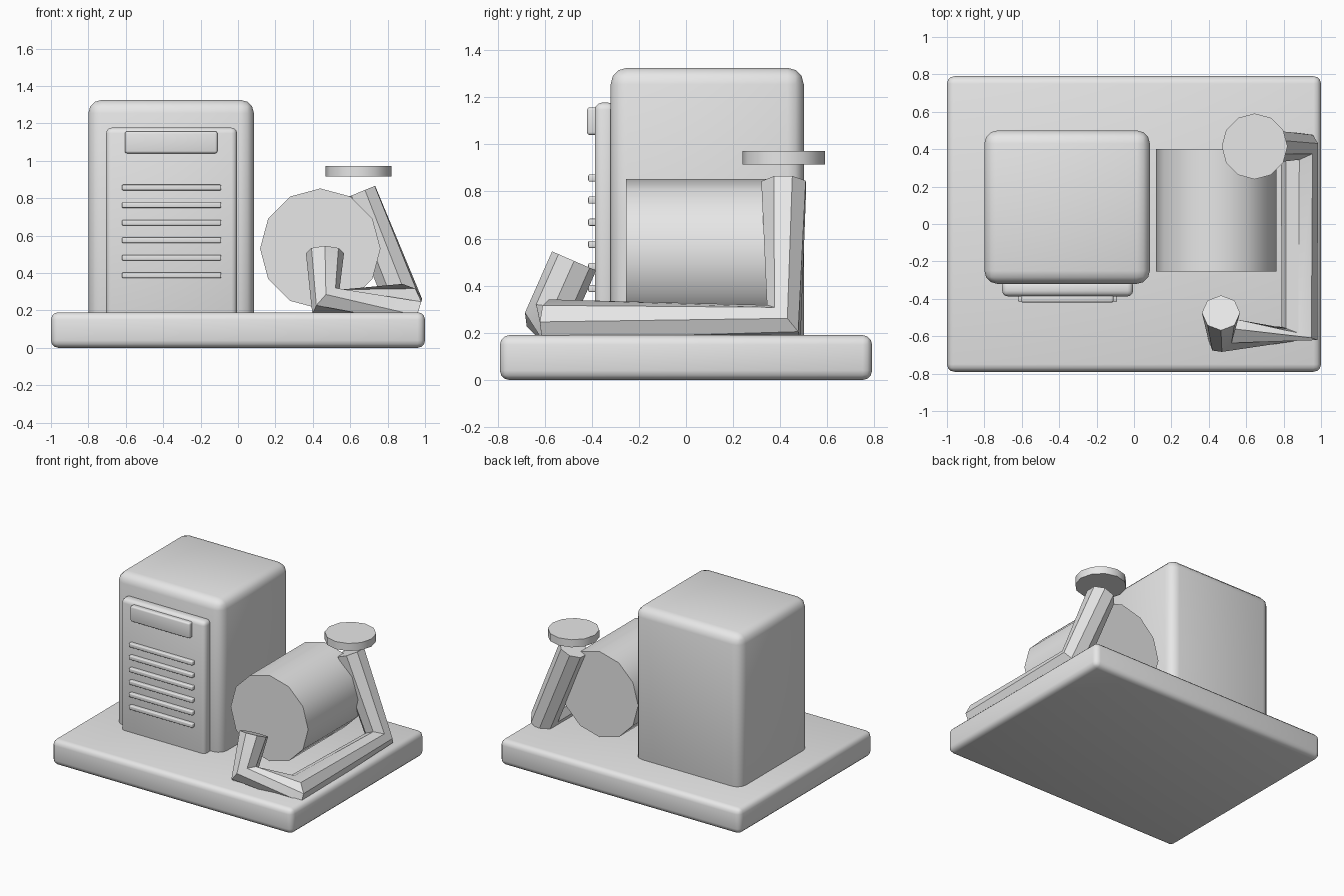
import bpy, bmesh, math
from mathutils import Vector

if "Cube" in bpy.data.objects:
    bpy.data.objects.remove(bpy.data.objects["Cube"])

grey = bpy.data.materials.new("plain_grey")
grey.diffuse_color = (0.8, 0.8, 0.8, 1)
grey.use_nodes = True
grey.node_tree.nodes["Principled BSDF"].inputs["Base Color"].default_value = grey.diffuse_color


def finish(name, bm, bevel=0):
    bmesh.ops.recalc_face_normals(bm, faces=bm.faces)
    mesh = bpy.data.meshes.new(name)
    bm.to_mesh(mesh)
    bm.free()
    mesh.materials.append(grey)
    ob = bpy.data.objects.new(name, mesh)
    bpy.context.collection.objects.link(ob)
    bpy.ops.object.select_all(action='DESELECT')
    bpy.context.view_layer.objects.active = ob
    ob.select_set(True)
    if bevel:
        mod = ob.modifiers.new("rounded_edges", 'BEVEL')
        mod.width, mod.segments = bevel, 3
        bpy.ops.object.modifier_apply(modifier=mod.name)
    bpy.ops.object.shade_smooth_by_angle(angle=math.radians(35))
    return ob


def box(name, x, y, z, bevel):
    bm = bmesh.new()
    bmesh.ops.create_cube(bm, size=1)
    for v in bm.verts:
        v.co = [a + (b - a) * (c + 0.5) for (a, b), c in zip((x, y, z), v.co)]
    return finish(name, bm, bevel)


def tube(name, rings, radius, sides):
    """Loft round sections, each given as (centre, normal)."""
    bm = bmesh.new()
    u, loops = Vector((1, 0, 0)), []
    for centre, normal in rings:
        n = Vector(normal).normalized()
        u = (u - n * u.dot(n)).normalized()
        w = n.cross(u)
        angles = [2 * math.pi * k / sides for k in range(sides)]
        loops.append([bm.verts.new(Vector(centre) + radius * (u * math.cos(a) + w * math.sin(a)))
                      for a in angles])
    for a, b in zip(loops, loops[1:]):
        for k in range(sides):
            j = (k + 1) % sides
            bm.faces.new((a[k], a[j], b[j], b[k]))
    bm.faces.new(loops[0])
    bm.faces.new(loops[-1])
    return finish(name, bm)


# Base slab and cabinet
box("base", (-1, 1), (-0.79, 0.79), (0, 0.19), 0.04)
box("cabinet", (-0.8, 0.085), (-0.32, 0.5), (0.11, 1.325), 0.07)

# Front panel with its plate and vent slats
box("front_panel", (-0.705, -0.005), (-0.387, -0.3), (0.16, 1.177), 0.03)
box("panel_plate", (-0.605, -0.11), (-0.42, -0.37), (1.04, 1.157), 0.012)
for i in range(6):
    z = 0.857 - 0.0938 * i
    box("vent_slat", (-0.62, -0.09), (-0.415, -0.375), (z - 0.015, z + 0.015), 0.006)

# Drum lying front to back
tube("drum", [((0.44, -0.255, 0.53), (0, 1, 0)), ((0.44, 0.4, 0.53), (0, 1, 0))], 0.322, 12)

# Bent hose running around the drum
tube("hose", [
    ((0.465, -0.475, 0.505), (0, -0.4, -0.92)),
    ((0.47, -0.59, 0.245), (0.7, -0.28, -0.65)),
    ((0.885, -0.585, 0.24), (0.35, 0.94, 0)),
    ((0.885, 0.415, 0.245), (-0.22, 0.7, 0.68)),
    ((0.645, 0.415, 0.83), (-0.38, 0, 0.925)),
], 0.102, 8)

# Round cap above the hose end
tube("cap_disc", [((0.645, 0.415, 0.915), (0, 0, 1)), ((0.645, 0.415, 0.972), (0, 0, 1))], 0.176, 12)
